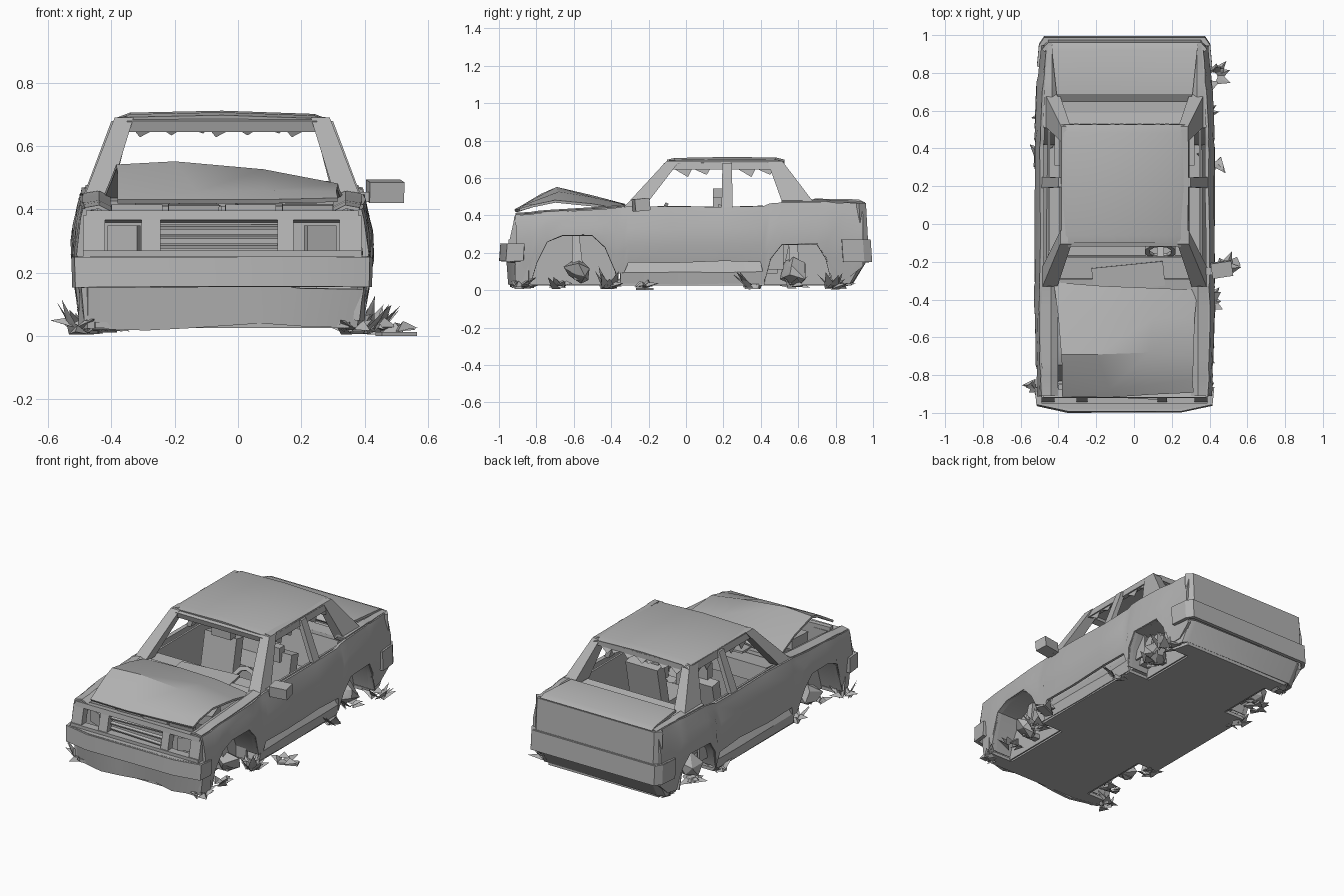
import bpy, bmesh, math, random
from mathutils import Vector, Matrix

random.seed(4)
CX = -0.05  # body sits slightly off the centre
old = bpy.data.objects.get("Cube")
if old:
    bpy.data.objects.remove(old, do_unlink=True)

grey = bpy.data.materials.new("bare_grey")
grey.use_nodes = True
COLOUR = (0.45, 0.45, 0.45, 1)
grey.diffuse_color = COLOUR
grey.node_tree.nodes["Principled BSDF"].inputs["Base Color"].default_value = COLOUR


def finish(name, bm, thick=0):
    me = bpy.data.meshes.new(name)
    if not thick:
        bmesh.ops.recalc_face_normals(bm, faces=bm.faces)
    bm.to_mesh(me)
    bm.free()
    ob = bpy.data.objects.new(name, me)
    ob.location.x = CX
    bpy.context.collection.objects.link(ob)
    me.materials.append(grey)
    bpy.ops.object.select_all(action="DESELECT")
    ob.select_set(True)
    bpy.context.view_layer.objects.active = ob
    if thick:
        mod = ob.modifiers.new("thickness", "SOLIDIFY")
        mod.thickness, mod.offset = thick, 0
        bpy.ops.object.modifier_apply(modifier=mod.name)
    bpy.ops.object.shade_smooth_by_angle(angle=math.radians(25))
    return ob


def sheet(name, rows, thick=0.015, dent=0):
    """Thickened grid through rows of points."""
    bm = bmesh.new()
    grid = [[bm.verts.new(Vector(p) + Vector([random.uniform(-dent, dent) for _ in range(3)]))
             for p in row] for row in rows]
    for a, b in zip(grid, grid[1:]):
        for i in range(len(a) - 1):
            bm.faces.new((a[i], a[i + 1], b[i + 1], b[i]))
    return finish(name, bm, thick)


def loft(name, rings):
    """Closed solid through matching rings."""
    bm = bmesh.new()
    loops = [[bm.verts.new(p) for p in ring] for ring in rings]
    for a, b in zip(loops, loops[1:]):
        for i in range(len(a)):
            j = (i + 1) % len(a)
            bm.faces.new((a[i], a[j], b[j], b[i]))
    bm.faces.new(loops[0])
    bm.faces.new(loops[-1])
    return finish(name, bm)


def box(name, c, size, rot=(0, 0, 0)):
    bm = bmesh.new()
    bmesh.ops.create_cube(bm, size=1)
    turn = Matrix.LocRotScale(Vector(c), None, None) @ \
        Matrix.Rotation(rot[2], 4, "Z") @ Matrix.Rotation(rot[0], 4, "X")
    bm.transform(turn @ Matrix.Diagonal((*size, 1)))
    return finish(name, bm)


def post(name, p, q, wp, wq):
    """Pillar with level rectangular ends; w = (x width, y width)."""
    def ring(c, w):
        return [(c[0] + i * w[0] / 2, c[1] + j * w[1] / 2, c[2])
                for i, j in ((-1, -1), (1, -1), (1, 1), (-1, 1))]
    return loft(name, [ring(p, wp), ring(q, wq)])


def band(name, path, z0, z1, thick=0.02, lean=0, dent=0):
    """Upright strip that wraps round the car end; path is the +x half."""
    full = [(-x, y) for x, y in path] + [(x, y) for x, y in reversed(path)]
    rows = [[(x, y + lean * k, z) for x, y in full] for k, z in enumerate((z0, z1))]
    return sheet(name, rows, thick, dent)


def half_width(y, z):
    prof = [(0.0, 0.435), (0.14, 0.452), (0.25, 0.468), (0.33, 0.465), (0.5, 0.425)]
    for (z0, w0), (z1, w1) in zip(prof, prof[1:]):
        if z <= z1:
            w = w0 + (w1 - w0) * (z - z0) / (z1 - z0)
            break
    pinch = 0.07 if y > 0 else 0.04
    return w * (1 - pinch * max(0, abs(y) - 0.6) / 0.35)


# Outline of the flank: y, lower edge, upper edge
FLANK = [(-0.91, .05, .40), (-.83, .05, .405), (-.80, .15, .41), (-.745, .26, .415),
         (-.66, .295, .42), (-.50, .295, .43), (-.43, .23, .435), (-.37, .09, .44),
         (-.33, .10, .445), (-.31, .15, .445), (-.08, .145, .445), (.2, .16, .445), (.40, .15, .45),
         (.42, .06, .45), (.45, .17, .46), (.51, .245, .47), (.70, .25, .47), (.75, .17, .47),
         (.78, .05, .465), (.86, .06, .465), (.945, .13, .46)]
FRONT_ARCH, REAR_ARCH = FLANK[1:8], FLANK[13:19]

for s, side in ((1, "left"), (-1, "right")):
    # Body side, arch lips and wheel wells
    rows = []
    for y, lo, hi in FLANK:
        rows.append([(s * half_width(y, z), y, z)
                     for z in (lo, lo + (hi - lo) * .3, lo + (hi - lo) * .6, hi - .03, hi)])
    sheet(side + "_body_side", rows, 0.02, 0.003)
    for end, arch in (("front", FRONT_ARCH), ("rear", REAR_ARCH)):
        sheet(f"{side}_{end}_arch_lip",
              [[(s * (half_width(y, z) - .02), y, z), (s * (half_width(y, z) + .004), y, z + .003)]
               for y, z, _ in arch], .01)
        sheet(f"{side}_{end}_wheel_well",
              [[(s * .45, y, z), (s * .3, y, z), (s * .3, y, .03)] for y, z, _ in arch], .008)
        # Broken hub and strut
        mid = -.58 if end == "front" else .58
        bm = bmesh.new()
        bmesh.ops.create_icosphere(bm, subdivisions=1, radius=.075,
                                   matrix=Matrix.Translation((s * .38, mid, .105)))
        for v in bm.verts:
            v.co += Vector([random.uniform(-.022, .022) for _ in range(3)])
        finish(f"{side}_{end}_hub", bm)
        post(f"{side}_{end}_strut", (s * .36, mid, .12), (s * .33, mid - .01, .29), (.04, .06), (.03, .04))
        box(f"{side}_{end}_axle_arm", (s * .3, mid, .07), (.2, .04, .03))
    # Sloping sill below the door
    sheet(side + "_sill", [[(s * .405, y, .165), (s * .445, y, .095), (s * .435, y, .035)]
                           for y in (-.35, 0, .2, .42)], .014, .004)
    box(side + "_door_lining", (s * .40, .1, .27), (.012, .84, .32))
    # Fender top
    sheet(side + "_fender_top", [[(s * half_width(y, z), y, z), (s * .39, y, z + .008), (s * .355, y, z - .01)]
                                 for y, _, z in FLANK[:9]], .012)
    # Roof pillars and rail
    post(side + "_front_pillar", (s * .40, -.29, .43), (s * .31, -.07, .69), (.08, .11), (.06, .07))
    post(side + "_middle_pillar", (s * .425, .22, .44), (s * .335, .22, .68), (.03, .06), (.03, .05))
    post(side + "_rear_pillar", (s * .39, .615, .44), (s * .31, .475, .69), (.08, .18), (.05, .08))
    loft(side + "_roof_rail", [[(s * .345, y, .645), (s * .31, y, .65), (s * .30, y, .695), (s * .335, y, .69)]
                               for y in (-.09, .2, .5)])
    # Rear deck edge
    sheet(side + "_deck_edge", [[(s * half_width(y, z), y, z), (s * .385, y, z + .008), (s * .36, y, z - .015)]
                                for y, _, z in FLANK[15:]], .012)
    # Front seats
    box(side + "_seat_base", (s * .19, .04, .15), (.22, .26, .12))
    box(side + "_seat_back", (s * .19, .18, .32), (.22, .07, .27), (-.2, 0, 0))
    box(side + "_headrest", (s * .17, .17, .475 - .025 * s), (.13, .05, .09))
    # Broken glass left in the side window heads
    for k, y in enumerate((-.02, .08, .32, .42)):
        w = .055
        loft(f"{side}_window_shard_{k + 1}",
             [[(s * x, y - w, .655), (s * x, y + w, .655), (s * (x + .006), y + .03, .605 + .012 * (k % 2))]
              for x in (.33, .334)])

# Roof with a shallow crown
sheet("roof", [[(x, y, z + dz) for x, z in
                ((-.335, .68), (-.29, .697), (0, .703), (.29, .693), (.335, .675))]
               for y, dz in ((-.10, -.012), (-.06, -.003), (.2, .002), (.48, 0), (.525, -.012))], .014)
box("windscreen_header", (0, -.095, .668), (.60, .04, .035), (.3, 0, 0))
box("rear_window_header", (0, .505, .672), (.60, .04, .03))
for k in range(7):
    x = -.24 + k * .08
    loft(f"rear_glass_shard_{k + 1}", [[(x - .05, y, .665), (x + .05, y, .665),
                                        (x + .02 * (k % 3 - 1), y + .02, .628 + .006 * (k % 3))]
                                       for y in (.51, .515)])

# Bent hood, propped open and twisted
sheet("hood", [[(-.33, -.91, .425), (-.08, -.915, .425), (.14, -.90, .425), (.365, -.89, .43)],
               [(-.33, -.77, .51), (-.08, -.87, .45), (.13, -.85, .455), (.36, -.82, .45)],
               [(-.335, -.69, .535), (-.15, -.69, .545), (.13, -.68, .52), (.365, -.70, .475)],
               [(-.35, -.50, .495), (-.15, -.50, .50), (.15, -.50, .49), (.37, -.50, .455)],
               [(-.375, -.31, .435), (-.12, -.33, .455), (.14, -.34, .455), (.385, -.35, .43)]], .014)
box("hood_crease_plate", (.02, -.28, .44), (.38, .13, .012), (.08, 0, .1))

# Cowl, dashboard and firewall
box("cowl", (0, -.34, .425), (.80, .10, .02), (.15, 0, 0))
box("firewall", (0, -.37, .23), (.74, .02, .38))
box("dashboard", (0, -.24, .37), (.76, .14, .10), (.1, 0, 0))
bm = bmesh.new()
place = Matrix.Translation((.19, -.14, .39)) @ Matrix.Rotation(1.1, 4, "X")
for radius in (.085, .06):
    bmesh.ops.create_circle(bm, segments=10, radius=radius, matrix=place)
bmesh.ops.bridge_loops(bm, edges=bm.edges[:])
finish("steering_wheel", bm, .018)
box("steering_column", (.19, -.18, .37), (.035, .12, .035), (-.4, 0, 0))
box("rear_bench", (0, .40, .16), (.74, .18, .14))
box("rear_bench_back", (0, .53, .29), (.74, .06, .28), (-.2, 0, 0))
box("parcel_shelf", (0, .61, .41), (.74, .14, .015))

# Engine bay
box("engine_block", (-.02, -.60, .23), (.34, .26, .26))
for k, (x, w) in enumerate(((-.22, .11), (-.07, .12), (.13, .15), (.27, .1))):
    box(f"engine_bay_box_{k + 1}", (x, -.66 + .05 * (k % 2), .385), (w, .16, .06), (.05, 0, .1 * k))
for k in range(4):
    box(f"radiator_support_{k + 1}", (-.27 + .18 * k, -.86, .395), (.16, .03, .04), (.15 * (k % 2), 0, .05))

# Trunk lid and rear panel
sheet("trunk_lid", [[(x * w, y, z) for x in (-1, 0, 1)] for y, z, w in
                    ((.65, .455, .345), (.69, .482, .36), (.92, .478, .385), (.955, .462, .385))], .016)
box("trunk_floor", (0, .75, .15), (.60, .36, .02))
band("rear_panel", [(.43, .93), (.40, .965)], .25, .465, .02, -.012)
band("rear_bumper", [(.452, .84), (.442, .95), (.42, .985)], .15, .27, .024, -.008)
band("rear_bumper_ledge", [(.44, .84), (.43, .93), (.41, .955)], .258, .272, .045)
band("rear_valance", [(.42, .78), (.41, .87), (.38, .885)], .04, .16, .016, .07, .006)

# Front bumper, valance, grille and lamp recesses
band("front_bumper", [(.462, -.87), (.455, -.955), (.30, -.985)], .155, .25, .026, .006, .002)
band("front_bumper_ledge", [(.445, -.87), (.435, -.93), (.29, -.955)], .237, .251, .05)
band("front_valance", [(.44, -.83), (.43, -.90), (.25, -.935), (.12, -.92)], .03, .16, .016, -.02, .012)
box("nose_back_wall", (0, -.85, .30), (.84, .015, .18))
box("nose_top_bar", (0, -.895, .378), (.86, .05, .03), (-.15, 0, 0))
box("nose_bottom_bar", (0, -.925, .255), (.88, .05, .03))
for x, w in ((-.405, .07), (-.225, .06), (.20, .05), (.405, .07)):
    box("nose_upright", (x, -.91, .315), (w, .045, .125), (-.22, 0, 0))
for k in range(3):
    box(f"grille_slat_{k + 1}", (-.01, -.91 + .012 * k, .285 + .03 * k), (.38, .02, .01), (.3, 0, .05 * (k - 1)))
for s in (1, -1):
    box("lamp_pod", (s * .31, -.875, .31), (.10, .03, .08), (0, 0, s * .4))

# Floor pan, notched at the wheels
half = [(.40, -.92), (.43, -.83), (.29, -.83), (.29, -.37), (.435, -.37),
        (.435, .42), (.29, .42), (.29, .78), (.41, .78), (.38, .885)]
outline = half + [(-x, y) for x, y in reversed(half)]
loft("floor_pan", [[(x, y, z) for x, y in outline] for z in (.025, .045)])

# Dangling mirror
box("side_mirror", (.515, -.24, .457), (.11, .08, .066), (.1, 0, .15))
box("mirror_arm", (.45, -.25, .44), (.06, .04, .03))


# Torn scraps scattered round the wheels
def scraps(name, x, y, n, spread, height):
    bm = bmesh.new()
    for _ in range(n):
        a = random.uniform(0, math.tau)
        out = Vector((math.cos(a), math.sin(a), 0))
        root = Vector((x - CX, y, random.uniform(.005, .03))) + out * spread * .2
        across = Vector((-out.y, out.x, 0)) * spread * .32
        tip = root + out * spread * random.uniform(.4, .8)
        tip.z = random.uniform(.01, height)
        up = Vector((0, 0, .03))
        v = [bm.verts.new(p) for p in (root - across, root + across, root + up + out * .02, tip)]
        for f in ((0, 1, 2), (0, 1, 3), (1, 2, 3), (2, 0, 3)):
            bm.faces.new([v[i] for i in f])
    finish(name, bm)


for k, (x, y, n, r, h) in enumerate((
        (-.50, -.85, 10, .10, .14), (-.45, -.42, 9, .10, .13), (-.49, .36, 8, .10, .09),
        (-.42, .82, 9, .10, .08), (.42, .78, 10, .11, .10), (.42, .35, 9, .11, .11),
        (.39, -.41, 10, .11, .14), (.48, -.24, 5, .11, .04), (.36, -.88, 9, .10, .07),
        (.36, -.68, 7, .10, .08), (-.42, -.68, 7, .10, .08), (.36, .58, 7, .10, .09),
        (-.45, .58, 7, .10, .09))):
    scraps(f"scraps_{k + 1}", x, y, n, r, h)
box("ground_scrap", (.55, -.22, .006), (.12, .05, .012), (0, 0, .4))
